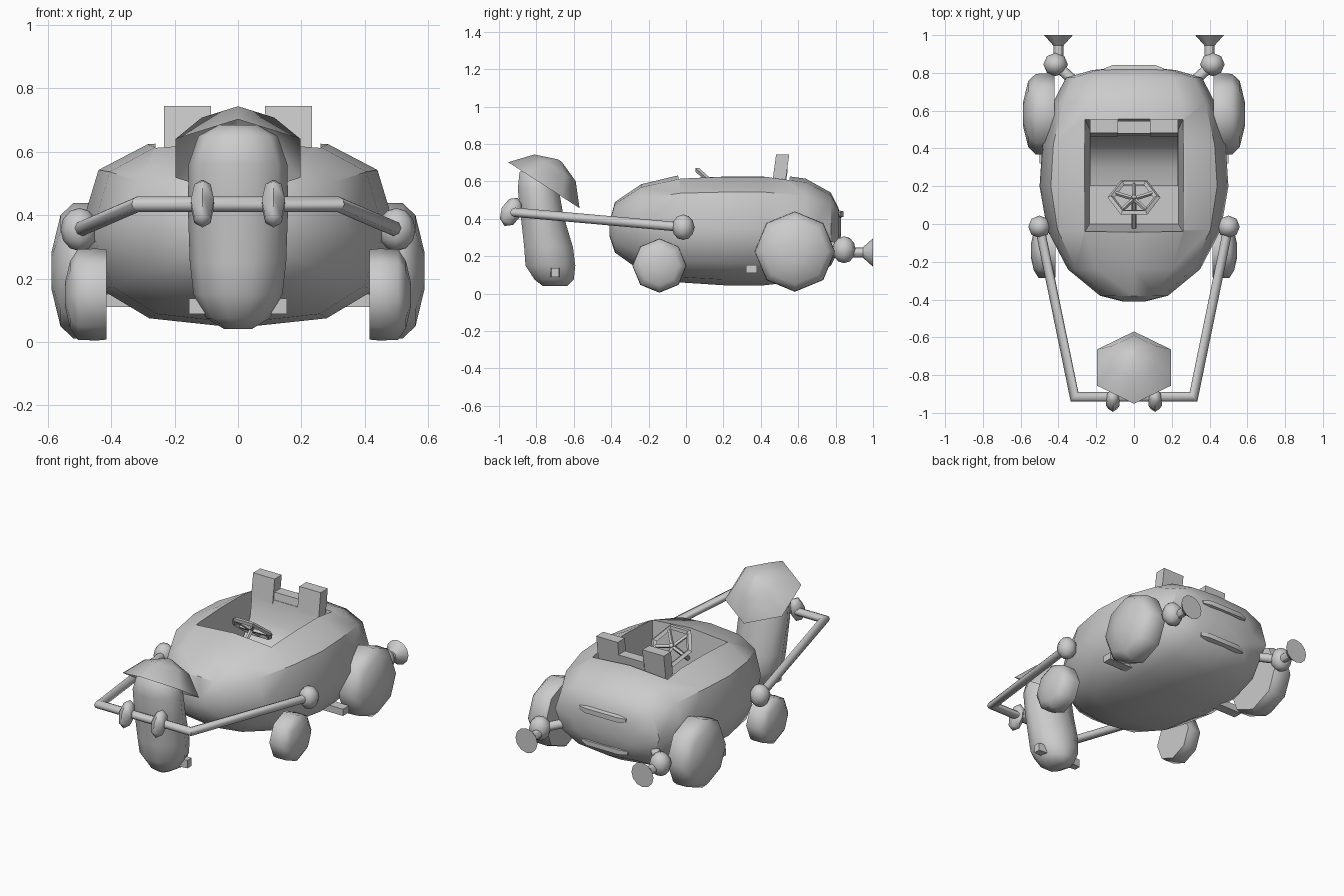
import bpy, bmesh
from math import sin, cos, pi, radians
from mathutils import Vector, Matrix

if "Cube" in bpy.data.objects:
    bpy.data.objects.remove(bpy.data.objects["Cube"])

grey = bpy.data.materials.new("plain_grey")
grey.use_nodes = True
colour = (0.6, 0.6, 0.6, 1)
grey.diffuse_color = colour
grey.node_tree.nodes["Principled BSDF"].inputs["Base Color"].default_value = colour


def finish(name, bm, angle=35):
    """Turn a bmesh into a shaded object."""
    bmesh.ops.recalc_face_normals(bm, faces=bm.faces)
    me = bpy.data.meshes.new(name)
    bm.to_mesh(me)
    bm.free()
    me.materials.append(grey)
    ob = bpy.data.objects.new(name, me)
    bpy.context.collection.objects.link(ob)
    shade(ob, angle)
    return ob


def shade(ob, angle):
    bpy.ops.object.select_all(action="DESELECT")
    bpy.context.view_layer.objects.active = ob
    ob.select_set(True)
    bpy.ops.object.shade_smooth_by_angle(angle=radians(angle))


def loft(name, rings, angle=35, caps=(True, True), closed=False):
    """Skin a list of point rings."""
    bm = bmesh.new()
    rows = [[bm.verts.new(p) for p in ring] for ring in rings]
    pairs = list(zip(rows, rows[1:])) + ([(rows[-1], rows[0])] if closed else [])
    for a, b in pairs:
        for i in range(len(a)):
            j = (i + 1) % len(a)
            bm.faces.new((a[i], a[j], b[j], b[i]))
    if not closed:
        for row, cap in zip((rows[0], rows[-1]), caps):
            if cap:
                bm.faces.new(row)
    return finish(name, bm, angle)


def lathe(name, base, axis, profile, sides, turn=0, angle=50, caps=(True, True)):
    """Turn a (distance, radius) profile about an axis."""
    rot = Vector(axis).to_track_quat("Z", "Y")
    rings = [[Vector(base) + rot @ Vector((r * cos(turn + 2 * pi * i / sides),
                                           r * sin(turn + 2 * pi * i / sides), d))
              for i in range(sides)] for d, r in profile]
    return loft(name, rings, angle, caps)


def rod(name, a, b, r, sides=8):
    d = Vector(b) - Vector(a)
    return lathe(name, a, d, [(0, r), (d.length, r)], sides)


def ball(name, centre, size, tilt=0, u=8, v=6):
    bm = bmesh.new()
    m = Matrix.Translation(centre) @ Matrix.Rotation(tilt, 4, "X") @ Matrix.Diagonal((*size, 1))
    bmesh.ops.create_uvsphere(bm, u_segments=u, v_segments=v, radius=1, matrix=m)
    return finish(name, bm, 60)


def rect(hx, y0, y1, z):
    return [(-hx, y0, z), (hx, y0, z), (hx, y1, z), (-hx, y1, z)]


def box(name, x0, x1, y0, y1, z0, z1, lean=0):
    ring = lambda z, s: [(x0, y0 + s, z), (x1, y0 + s, z), (x1, y1 + s, z), (x0, y1 + s, z)]
    return loft(name, [ring(z0, 0), ring(z1, lean)])


# Rounded car shell: one half section scaled along the length
half = [(0, 0), (.56, .05), (.86, .2), (1, .5), (.88, .83), (.57, .965), (0, 1)]
section = half + [(-x, z) for x, z in half[-2:0:-1]]
stations = [(-.41, .06, .31, .38), (-.38, .18, .22, .49), (-.24, .35, .12, .585),
            (-.03, .46, .06, .635), (.2, .5, .045, .645), (.42, .485, .045, .645),
            (.64, .43, .07, .615), (.775, .36, .15, .54), (.815, .22, .23, .46),
            (.828, .08, .31, .41)]
shell = loft("car_shell", [[(x * w, y, lo + z * (hi - lo)) for x, z in section]
                           for y, w, lo, hi in stations], 45)

# Open cockpit cut into the shell
cutter = loft("cockpit_cutter", [rect(.235, 0, .5, .22), rect(.263, -.045, .56, .66)])
cut = shell.modifiers.new("cockpit", "BOOLEAN")
cut.object = cutter
cut.solver = "EXACT"
bpy.context.view_layer.objects.active = shell
bpy.ops.object.modifier_apply(modifier="cockpit")
bpy.data.objects.remove(cutter)
shade(shell, 40)

# Seat with a notched backrest
profile = [(.2, .22), (.2, .32), (.3, .34), (.39, .39), (.45, .48), (.47, .62), (.53, .62), (.5, .22)]
loft("seat", [[(x, y, z) for y, z in profile] for x in (-.232, .232)], 40)
for s, side in ((1, "left"), (-1, "right")):
    box(side + "_headrest", *sorted((s * .085, s * .233)), .462, .532, .6, .745, .02)
box("backrest_bridge", -.09, .09, .47, .535, .6, .665, .01)

# Steering wheel: hexagonal ring, star spokes and column
tilt = Matrix.Translation((0, .14, .59)) @ Matrix.Rotation(radians(-42), 4, "X")
rings = []
for i in range(6):
    a = i * pi / 3
    rings.append([tilt @ Vector((r * cos(a), r * sin(a), h)) for r, h in
                  ((.14, 0), (.122, .014), (.104, 0), (.122, -.014))])
loft("steering_wheel_rim", rings, 30, closed=True)
for i in range(5):
    a = pi / 2 + i * 2 * pi / 5
    rod("steering_wheel_spoke", tilt @ Vector((0, 0, -.01)),
        tilt @ Vector((.108 * cos(a), .108 * sin(a), 0)), .011, 4)
rod("steering_column", tilt @ Vector((0, 0, .01)), (0, -.02, .45), .014, 6)

# Paired parts
for s, side in ((1, "left"), (-1, "right")):
    # Domed wheels
    lathe(side + "_rear_wheel", (s * .42, .582, .225), (s, 0, 0),
          [(0, .205), (.03, .215), (.1, .213), (.14, .175), (.168, .06)], 8, angle=60)
    lathe(side + "_front_wheel", (s * .415, -.142, .15), (s, 0, 0),
          [(0, .142), (.03, .145), (.09, .143), (.115, .105), (.13, .04)], 8, angle=60)
    # Towing arm and its ball joint
    ball(side + "_arm_joint", (s * .5, -.015, .355), (.06, .06, .068))
    # Exhaust: stub, ball and trumpet
    rod(side + "_exhaust_stub", (s * .3, .74, .26), (s * .415, .845, .235), .028)
    ball(side + "_exhaust_ball", (s * .415, .845, .235), (.065, .062, .072))
    lathe(side + "_exhaust_trumpet", (s * .4, .86, .22), (0, 1, 0),
          [(0, .027), (.085, .027), (.14, .076)], 12, angle=30)
    # Gripping hand
    ball(side + "_hand", (s * .112, -.935, .437), (.042, .055, .083), radians(-25), 6, 4)

# One bent tow bar running round the front
bar = [(-.5, -.015, .355), (-.315, -.915, .435), (.315, -.915, .435), (.5, -.015, .355)]
pts = [Vector(p) for p in bar]
bar_rings = []
for i, p in enumerate(pts):
    before = (p - pts[i - 1]).normalized() if i else (pts[1] - p).normalized()
    after = (pts[i + 1] - p).normalized() if i < 3 else before
    t = (before + after).normalized()
    out = t.cross(Vector((0, 0, 1))).normalized()
    up = out.cross(t)
    miter = 1 / max(.5, t.dot(before))
    bar_rings.append([p + .025 * (miter * cos(k * pi / 4) * out + sin(k * pi / 4) * up)
                      for k in range(8)])
loft("tow_bar", bar_rings, 50)

# Axle board and tail bars
box("axle_board", -.5, .5, .32, .38, .11, .152)
for name, y, z in (("upper_tail_bar", .825, .425), ("lower_tail_bar", .805, .215)):
    loft(name, [[(x, y - .03 + d * k, z + h * k) for d, h in
                 ((0, -.025), (.047, -.015), (.047, .015), (0, .025))]
                for x, k in ((-.16, .6), (-.11, 1), (.11, 1), (.16, .6))], 40)

# Front puller: rounded upright body
levels = [(.042, -.7, .045, .07), (.075, -.705, .1, .11), (.15, -.725, .14, .14), (.25, -.735, .152, .137),
          (.42, -.77, .158, .12), (.56, -.79, .156, .115), (.65, -.795, .125, .1), (.685, -.79, .06, .05)]
loft("puller_body", [[(w * cos(k * pi / 5), y + d * sin(k * pi / 5), z) for k in range(10)]
                     for z, y, w, d in levels], 60)

# Hexagonal domed hat, open below and tipped back
lathe("hat", (0, -.76, .58), (0, .54, .84), [(0, .227), (.11, .132), (.157, .012)], 6,
      turn=pi / 2, angle=60, caps=(False, True))

# Small feet under the puller
for s, side in ((1, "left"), (-1, "right")):
    loft(side + "_foot", [[(s * x, y, z) for y, z in
                           ((-.7 - d, .088), (-.7 + d, .088), (-.7 + d, .138), (-.7 - d, .138))]
                          for x, d in ((.04, .03), (.155, .02))])
